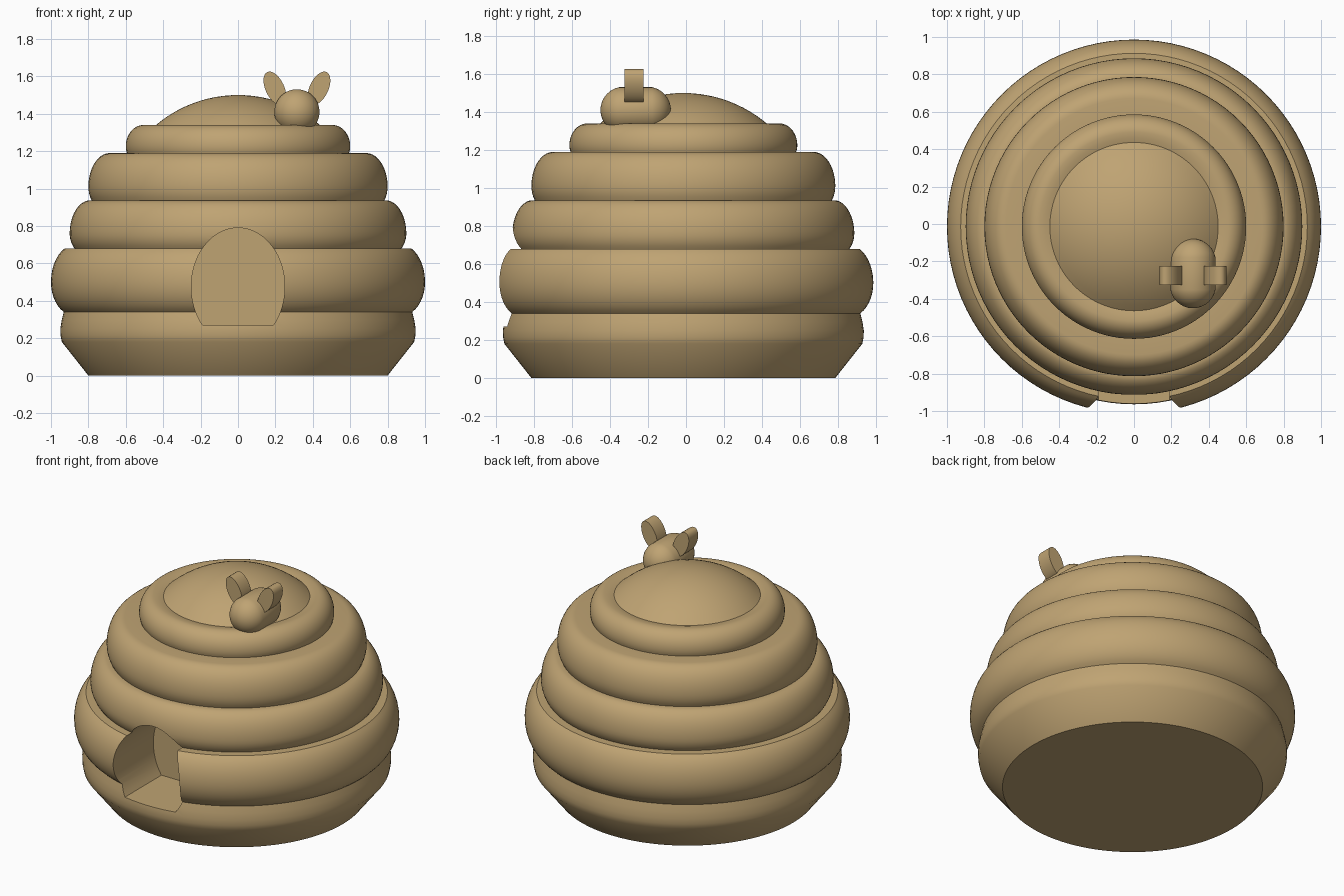
import bpy, bmesh, math
from mathutils import Matrix, Vector

if "Cube" in bpy.data.objects:
    bpy.data.objects.remove(bpy.data.objects["Cube"])

straw = bpy.data.materials.new("straw tan")
straw.diffuse_color = (0.52, 0.367, 0.171, 1)
straw.use_nodes = True
straw.node_tree.nodes["Principled BSDF"].inputs["Base Color"].default_value = straw.diffuse_color
AXIS_Y = -0.014          # hive axis, offset so the notched body is centred
BEE = Vector((0.315, -0.265, 1.41))


def make(name, bm):
    bmesh.ops.recalc_face_normals(bm, faces=bm.faces)
    me = bpy.data.meshes.new(name)
    bm.to_mesh(me)
    bm.free()
    me.materials.append(straw)
    ob = bpy.data.objects.new(name, me)
    bpy.context.collection.objects.link(ob)
    return ob


def smooth(ob, deg=28):
    bpy.ops.object.select_all(action='DESELECT')
    ob.select_set(True)
    bpy.context.view_layer.objects.active = ob
    bpy.ops.object.shade_smooth_by_angle(angle=math.radians(deg))


def lathe(name, profile, axis, steps=96):
    """Spin (radius, height) points, first and last on the axis."""
    bm = bmesh.new()
    vs = [bm.verts.new((r, 0, z)) for r, z in profile]
    es = [bm.edges.new(p) for p in zip(vs, vs[1:])]
    bmesh.ops.spin(bm, geom=vs + es, cent=(0, 0, 0), axis=(0, 0, 1),
                   angle=2 * math.pi, steps=steps)
    bmesh.ops.remove_doubles(bm, verts=bm.verts, dist=1e-5)
    bm.transform(axis)
    return make(name, bm)


def oval_prism(name, a, b, y0, y1, matrix, floor=-9, n=48):
    """Ellipse in the xz plane, cut flat at floor, extruded along y."""
    bm = bmesh.new()
    t0 = math.asin(max(-1, floor / b))
    full = floor <= -b
    span = 2 * math.pi if full else math.pi - 2 * t0
    ts = [t0 + span * i / (n if full else n - 1) for i in range(n)]
    front = bm.faces.new([bm.verts.new((a * math.cos(t), y0, b * math.sin(t))) for t in ts])
    ext = bmesh.ops.extrude_face_region(bm, geom=[front], use_keep_orig=True)
    bmesh.ops.translate(bm, vec=(0, y1 - y0, 0),
                        verts=[g for g in ext["geom"] if isinstance(g, bmesh.types.BMVert)])
    bm.transform(matrix)
    return make(name, bm)


# Hive: tapered foot, stacked rounded bands, shallow dome
profile = [(0, 0), (0.8, 0), (0.942, 0.18), (0.949, 0.215), (0.95, 0.25), (0.943, 0.295)]
# band: bottom z, top z, widest z, widest radius, bulge, lower half height, upper half height
bands = [(0.34, 0.68, 0.50, 1.0, 0.13, 0.182, 0.20),
         (0.68, 0.935, 0.76, 0.9, 0.11, 0.125, 0.177),
         (0.935, 1.19, 1.01, 0.8, 0.115, 0.14, 0.18),
         (1.19, 1.34, 1.225, 0.6, 0.095, 0.10, 0.115)]
for z0, z1, zc, rad, bulge, low, up in bands:
    t0, t1 = -math.asin((zc - z0) / low), math.asin(min(1, (z1 - zc) / up))
    for i in range(15):
        t = t0 + (t1 - t0) * i / 14
        profile.append((rad - bulge * (1 - math.cos(t)),
                        zc + (low if t < 0 else up) * math.sin(t)))
profile.append((0.475, 1.337))
cap_r = (0.45 ** 2 + 0.17 ** 2) / (2 * 0.17)
half = math.asin(0.45 / cap_r)
for i in range(13):
    t = half * (1 - i / 12)
    profile.append((cap_r * math.sin(t), 1.5 - cap_r * (1 - math.cos(t))))
hive = lathe("hive_body", profile, Matrix.Translation((0, AXIS_Y, 0)))

# Arched entrance cut into the front
cutter = oval_prism("entrance_cutter", 0.25, 0.315, -1.3, -0.55,
                    Matrix.Translation((0, 0, 0.475)), floor=-0.205)
mod = hive.modifiers.new("entrance", 'BOOLEAN')
mod.operation, mod.solver, mod.object = 'DIFFERENCE', 'EXACT', cutter
bpy.context.view_layer.objects.active = hive
bpy.ops.object.modifier_apply(modifier="entrance")
bpy.data.objects.remove(cutter)
smooth(hive)

# Bee body: capsule lying along y
R, H = 0.123, 0.0625
caps = [(R * math.cos(t), math.copysign(H, t) + R * math.sin(t))
        for t in [s * math.pi / 2 * k / 8 for s, ks in ((-1, range(8, 0, -1)), (1, range(1, 9)))
                  for k in ks]]
caps[0], caps[-1] = (0, -H - R), (0, H + R)
smooth(lathe("bee_body", caps, Matrix.Translation(BEE) @ Matrix.Rotation(math.pi / 2, 4, 'X'), 40))

# Bee wings: thick tilted ovals
for side, name in ((-1, "bee_wing_left"), (1, "bee_wing_right")):
    place = (Matrix.Translation((BEE.x + side * 0.118, -0.275, 1.536))
             @ Matrix.Rotation(side * math.radians(25), 4, 'Y'))
    smooth(oval_prism(name, 0.05, 0.096, -0.05, 0.05, place, n=32))
